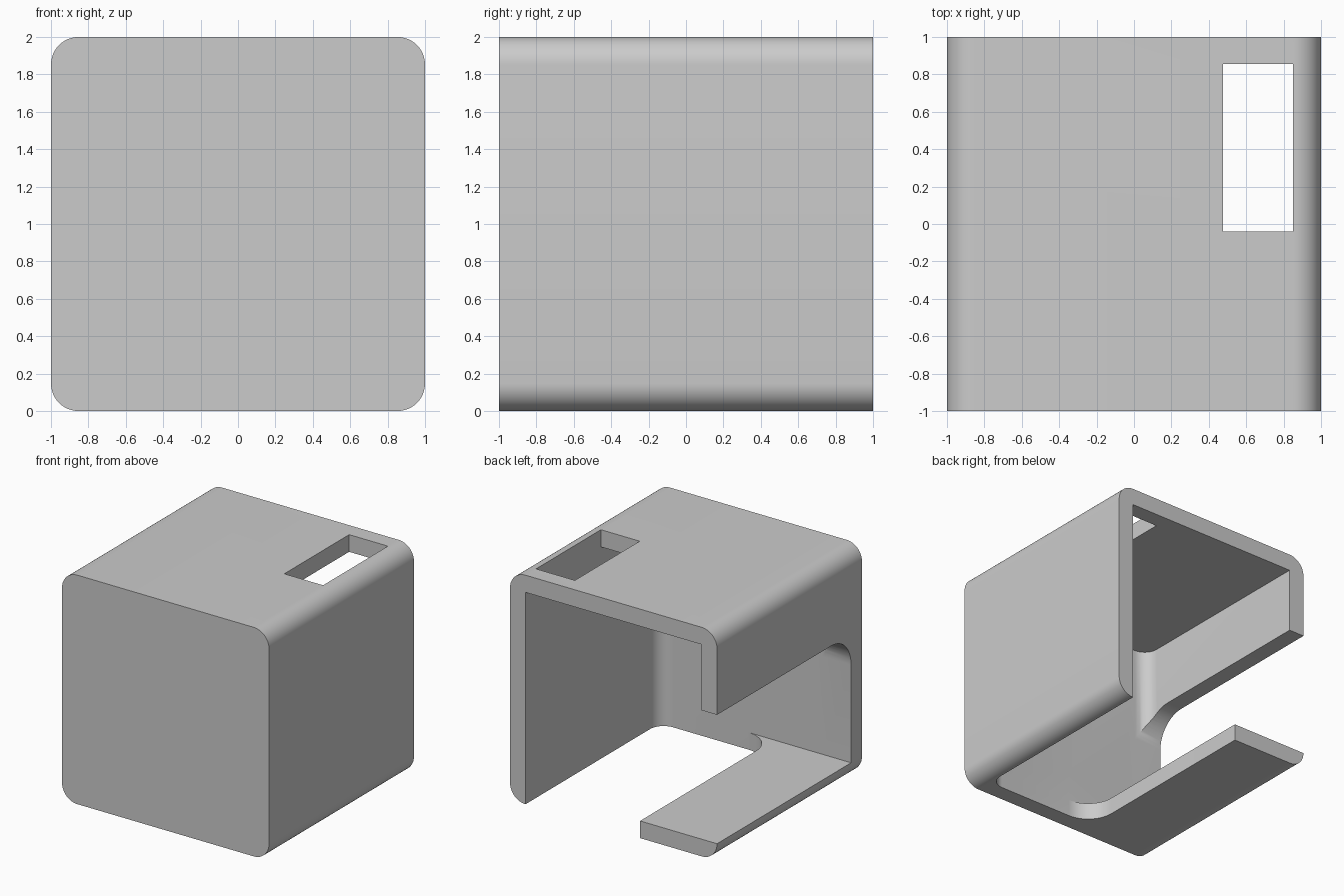
import bpy, bmesh, math
from mathutils import Vector

cube = bpy.data.objects.get("Cube")
if cube:
    bpy.data.objects.remove(cube, do_unlink=True)

OUT = 1.0        # half size of the shell
IN = 0.85        # inner wall face
WALL = OUT - IN


def rounded_outline(corners, steps=12):
    """Turn (u, v, radius) right-angled corners into an outline with arcs."""
    points = []
    for i, (u, v, r) in enumerate(corners):
        here = Vector((u, v))
        if r == 0:
            points.append(here)
            continue
        before = (Vector(corners[i - 1][:2]) - here).normalized()
        after = (Vector(corners[(i + 1) % len(corners)][:2]) - here).normalized()
        centre = here + (before + after) * r
        for k in range(steps + 1):
            a = math.pi / 2 * k / steps
            points.append(centre - after * r * math.cos(a) - before * r * math.sin(a))
    return points


def rectangle(u0, u1, v0, v1, radii=(0, 0, 0, 0)):
    """Rectangle outline; radii start at the low corner, anticlockwise."""
    spots = ((u0, v0), (u1, v0), (u1, v1), (u0, v1))
    return rounded_outline([(u, v, r) for (u, v), r in zip(spots, radii)])


def prism(name, outline, axis, low, high):
    """Extrude an outline along an axis."""
    place = {"x": lambda p, d: (d, p.x, p.y),
             "y": lambda p, d: (p.x, d, p.y),
             "z": lambda p, d: (p.x, p.y, d)}[axis]
    bm = bmesh.new()
    ends = [[bm.verts.new(place(p, d)) for p in outline] for d in (low, high)]
    for end in ends:
        bm.faces.new(end)
    n = len(outline)
    for i in range(n):
        j = (i + 1) % n
        bm.faces.new((ends[0][i], ends[0][j], ends[1][j], ends[1][i]))
    bmesh.ops.recalc_face_normals(bm, faces=bm.faces)
    mesh = bpy.data.meshes.new(name)
    bm.to_mesh(mesh)
    bm.free()
    obj = bpy.data.objects.new(name, mesh)
    bpy.context.collection.objects.link(obj)
    return obj


# Outer block, rounded along its four lengthwise edges
R = WALL - 0.002
shell = prism("shell", rectangle(-OUT, OUT, 0, 2, (R, R, R, R)), "y", -OUT, OUT)

# Cutters: open-backed cavity, floor opening, side opening, top window
F = 0.13
cutters = [
    prism("cavity_cutter", rectangle(-IN, IN, -IN, 1.2, (F, F, 0, 0)),
          "z", WALL, 2 - WALL),
    prism("floor_cutter", rectangle(-0.256, IN, -IN, 1.2, (0.25, F, 0, 0)),
          "z", -0.2, 0.4),
    prism("side_cutter", rectangle(-IN, 1.2, WALL, 1.275, (0, 0, 0, 0.27)),
          "x", -1.2, -0.65),
    prism("window_cutter", rectangle(0.475, IN, -0.04, 0.855), "z", 1.6, 2.2),
]

bpy.ops.object.select_all(action="DESELECT")
bpy.context.view_layer.objects.active = shell
shell.select_set(True)
for cutter in cutters:
    cutter.hide_render = True
    mod = shell.modifiers.new(cutter.name, "BOOLEAN")
    mod.operation = "DIFFERENCE"
    mod.solver = "EXACT"
    mod.object = cutter
    bpy.ops.object.modifier_apply(modifier=mod.name)
for cutter in cutters:
    bpy.data.objects.remove(cutter, do_unlink=True)

# Single grey material
grey = bpy.data.materials.new("light_grey")
grey.use_nodes = True
colour = (0.6, 0.6, 0.6, 1)
grey.diffuse_color = colour
grey.node_tree.nodes["Principled BSDF"].inputs["Base Color"].default_value = colour
shell.data.materials.clear()
shell.data.materials.append(grey)

bpy.ops.object.shade_smooth_by_angle(angle=math.radians(30))
